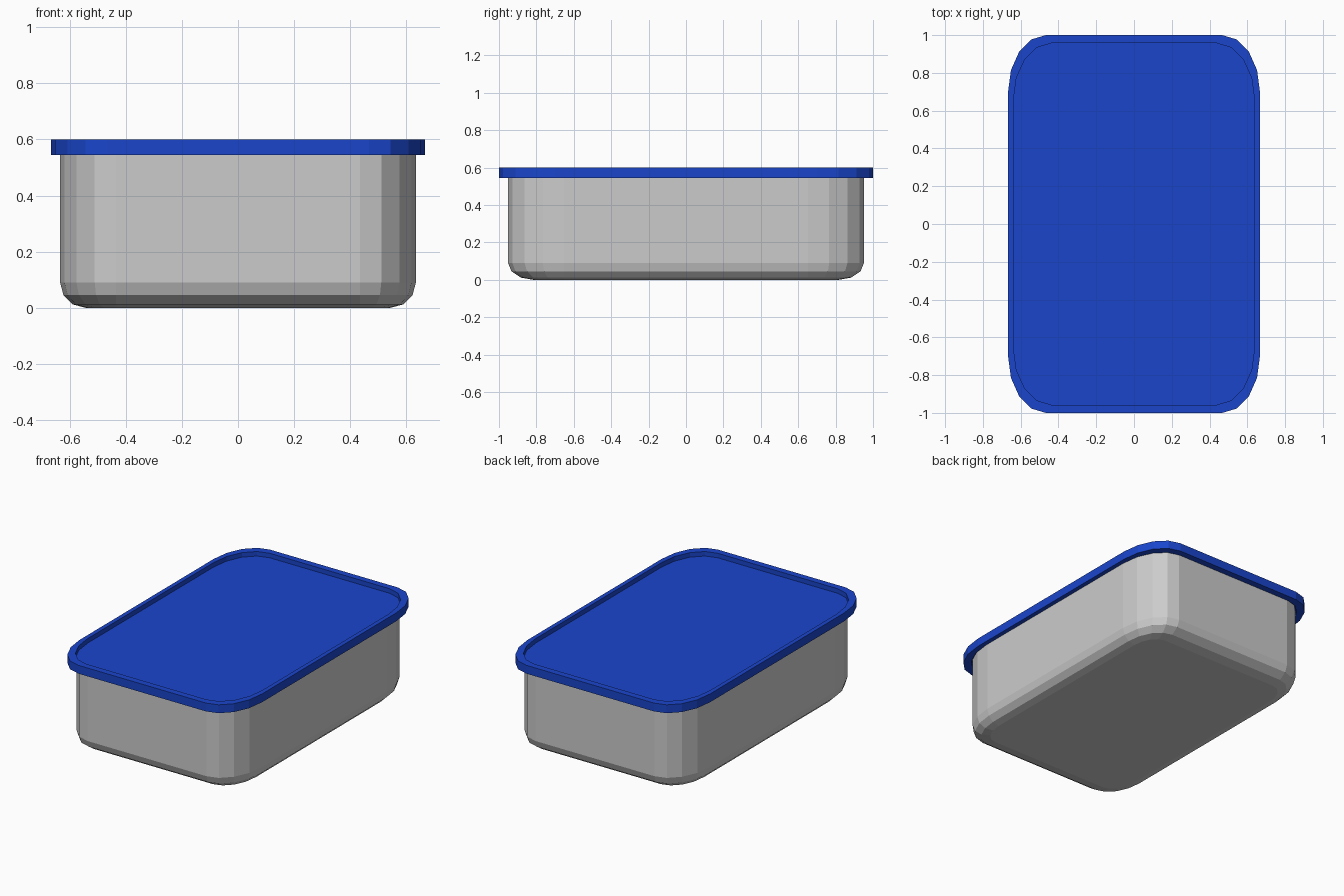
import bpy, bmesh, math

if "Cube" in bpy.data.objects:
    bpy.data.objects.remove(bpy.data.objects["Cube"])

Y_STRETCH = 1.5  # the box is 1.5 times longer than wide
SEG = 4          # facets per rounded corner


def outline(half, radius):
    """Rounded square stretched along y into the box footprint."""
    pts = []
    c = half - radius
    for q, (sx, sy) in enumerate([(1, 1), (-1, 1), (-1, -1), (1, -1)]):
        for i in range(SEG + 1):
            a = math.pi / 2 * (q + i / SEG)
            pts.append((sx * c + radius * math.cos(a),
                        (sy * c + radius * math.sin(a)) * Y_STRETCH))
    return pts


def loft(name, rings, color=None):
    """Skin (half width, corner radius, z) rings and cap both ends."""
    bm = bmesh.new()
    loops = [[bm.verts.new((x, y, z)) for x, y in outline(h, r)]
             for h, r, z in rings]
    n = len(loops[0])
    for a, b in zip(loops, loops[1:]):
        for i in range(n):
            j = (i + 1) % n
            bm.faces.new((a[i], a[j], b[j], b[i]))
    bm.faces.new(loops[0][::-1])
    bm.faces.new(loops[-1])
    bmesh.ops.recalc_face_normals(bm, faces=bm.faces)
    mesh = bpy.data.meshes.new(name)
    bm.to_mesh(mesh)
    bm.free()
    obj = bpy.data.objects.new(name, mesh)
    bpy.context.collection.objects.link(obj)
    if color:
        mat = bpy.data.materials.new(name + "_blue")
        mat.diffuse_color = color
        mat.use_nodes = True
        mat.node_tree.nodes["Principled BSDF"].inputs["Base Color"].default_value = mat.diffuse_color
        mesh.materials.append(mat)
    return obj


# Container: rounded bottom edge, straight outer wall, hollow inside
HALF, RAD, BEV = 0.634, 0.2, 0.09
rings = []
for i in range(4):
    a = math.pi / 2 * i / 3
    inset = BEV * (1 - math.sin(a))
    rings.append((HALF - inset, RAD - inset, BEV * (1 - math.cos(a))))
rings += [(HALF, RAD, 0.555), (HALF - 0.03, RAD - 0.03, 0.555),
          (HALF - 0.03, RAD - 0.03, BEV), (HALF - 0.09, RAD - 0.09, 0.03)]
loft("container", rings)

# Lid: skirt around the container, raised rim and recessed top panel
W = 2 / 3
loft("lid", [(0.638, 0.2, 0.557), (0.638, 0.2, 0.545), (W, 0.2, 0.545),
             (W, 0.2, 0.6), (0.638, 0.2, 0.6), (0.638, 0.2, 0.57)],
     (0.01, 0.06, 0.6, 1))
